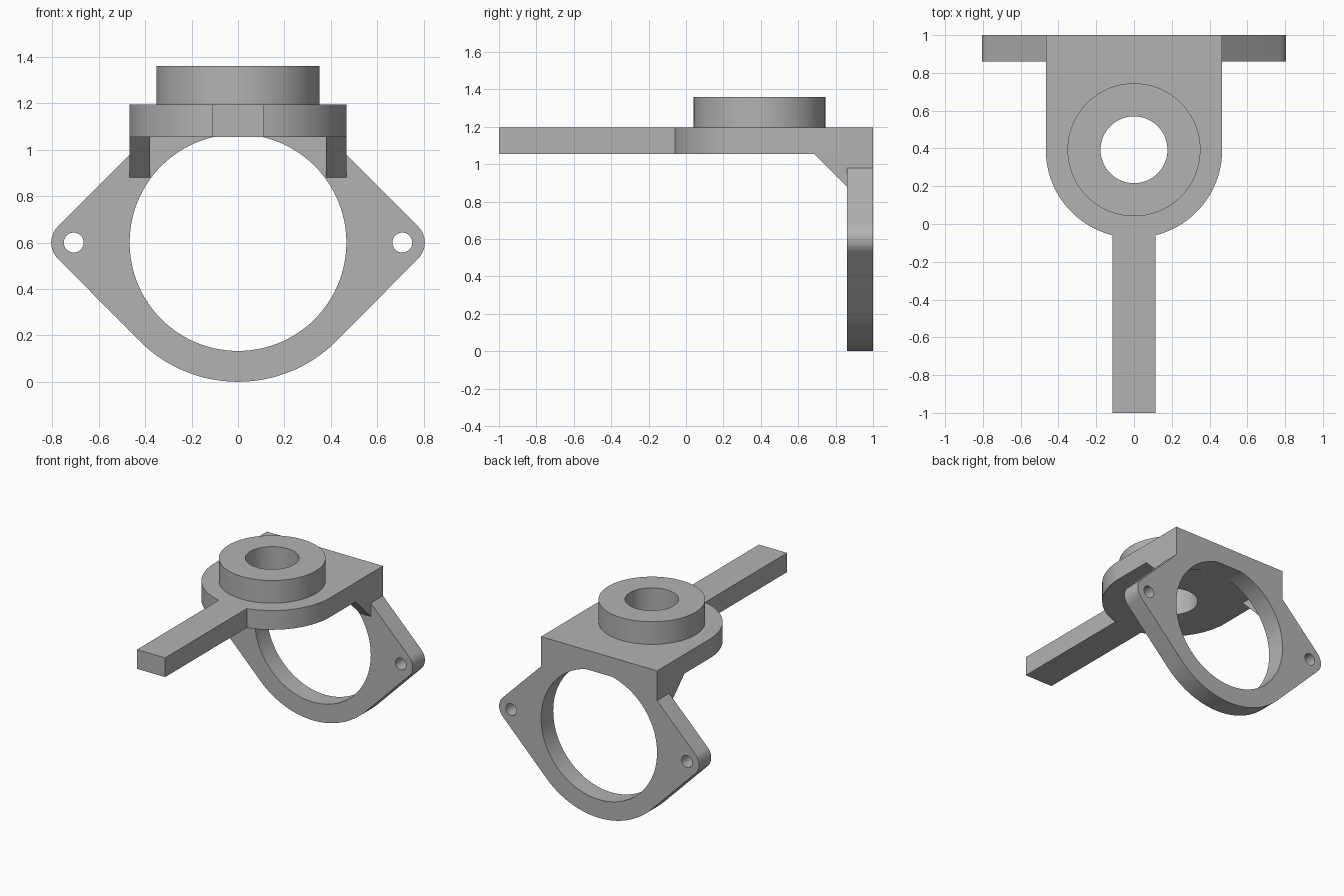
import bpy
import bmesh
from math import sin, cos, radians, degrees, acos, asin
from mathutils import Vector, Matrix

cube = bpy.data.objects.get("Cube")
if cube:
    bpy.data.objects.remove(cube, do_unlink=True)

grey = bpy.data.materials.new("plain grey")
grey.use_nodes = True
colour = (0.45, 0.45, 0.45, 1)
grey.diffuse_color = colour
grey.node_tree.nodes["Principled BSDF"].inputs["Base Color"].default_value = colour

# Frames mapping a flat profile (u, v) and its extrusion depth w to the world
FLAT = Matrix.Identity(3)
UPRIGHT = Matrix(((1, 0, 0), (0, 0, 1), (0, 1, 0)))
SIDEWAYS = Matrix(((0, 0, 1), (1, 0, 0), (0, 1, 0)))


def arc(cx, cy, r, start, end, steps=24):
    angles = [radians(start + (end - start) * i / steps) for i in range(steps + 1)]
    return [(cx + r * cos(a), cy + r * sin(a)) for a in angles]


def circle(cx, cy, r, steps=64):
    return arc(cx, cy, r, 0, 360, steps)[:-1]


def mirrored(half):
    """Close a half outline with its reflection in u = 0."""
    return half + [(-u, v) for u, v in reversed(half) if abs(u) > 1e-5]


def extrude(name, frame, low, high, outline, holes=()):
    bm = bmesh.new()
    for loop in (outline, *holes):
        verts = [bm.verts.new((u, v, low)) for u, v in loop]
        for a, b in zip(verts, verts[1:] + verts[:1]):
            bm.edges.new((a, b))
    bmesh.ops.triangle_fill(bm, edges=bm.edges[:], use_beauty=True)
    result = bmesh.ops.extrude_face_region(bm, geom=bm.faces[:], use_keep_orig=True)
    top = [g for g in result["geom"] if isinstance(g, bmesh.types.BMVert)]
    bmesh.ops.translate(bm, verts=top, vec=Vector((0, 0, high - low)))
    bmesh.ops.transform(bm, matrix=frame.to_4x4(), verts=bm.verts[:])
    bmesh.ops.recalc_face_normals(bm, faces=bm.faces[:])
    mesh = bpy.data.meshes.new(name)
    bm.to_mesh(mesh)
    bm.free()
    mesh.materials.append(grey)
    obj = bpy.data.objects.new(name, mesh)
    bpy.context.collection.objects.link(obj)
    bpy.ops.object.select_all(action="DESELECT")
    obj.select_set(True)
    bpy.context.view_layer.objects.active = obj
    bpy.ops.object.shade_smooth_by_angle(angle=radians(30))
    return obj


WIDTH, ARM = 0.467, 0.113          # half widths of plate and arm
UNDER, DECK, TOP = 1.055, 1.195, 1.36
BOSS_Y, RING_Z = 0.393, 0.6
FACE, BACK = 0.86, 1.0
EAR_X, EAR_R = 0.708, 0.097

# Plate with rounded front and its long arm
bore = circle(0, BOSS_Y, 0.177)
joint = degrees(acos(ARM / WIDTH))
half_plate = [(ARM, -1)] + arc(0, BOSS_Y, WIDTH, -joint, 0) + [(WIDTH, BACK)]
extrude("plate_and_arm", FLAT, UNDER, DECK, mirrored(half_plate), [bore])

# Raised boss around the bore
extrude("boss", FLAT, DECK, TOP, circle(0, BOSS_Y, 0.352, 96), [bore])

# Hanging flange: open ring, straight tangents and two drilled ears
mouth = degrees(asin((UNDER - RING_Z) / WIDTH))
shoulder = RING_Z + EAR_X + EAR_R * 2 ** 0.5 - WIDTH
outer = (arc(0, RING_Z, 0.6, -90, -45)
         + arc(EAR_X, RING_Z, EAR_R, -45, 45, 16)
         + [(WIDTH, shoulder), (WIDTH, UNDER)])
inner = arc(0, RING_Z, WIDTH, mouth, -90, 48)
right_side = outer + inner[:-1]
left_side = [(-u, v) for u, v in reversed(outer[1:])]
inner_left = [(-u, v) for u, v in inner]
flange_outline = outer + inner + inner_left[-2::-1] + left_side
ear_holes = [circle(s * EAR_X, RING_Z, 0.043, 32) for s in (-1, 1)]
extrude("ring_flange", UPRIGHT, FACE, BACK, flange_outline, ear_holes)

# Triangular gussets under the plate
gusset = [(0.685, UNDER), (FACE, UNDER), (FACE, 0.88)]
extrude("left_gusset", SIDEWAYS, 0.38, WIDTH, gusset)
extrude("right_gusset", SIDEWAYS, -WIDTH, -0.38, gusset)
